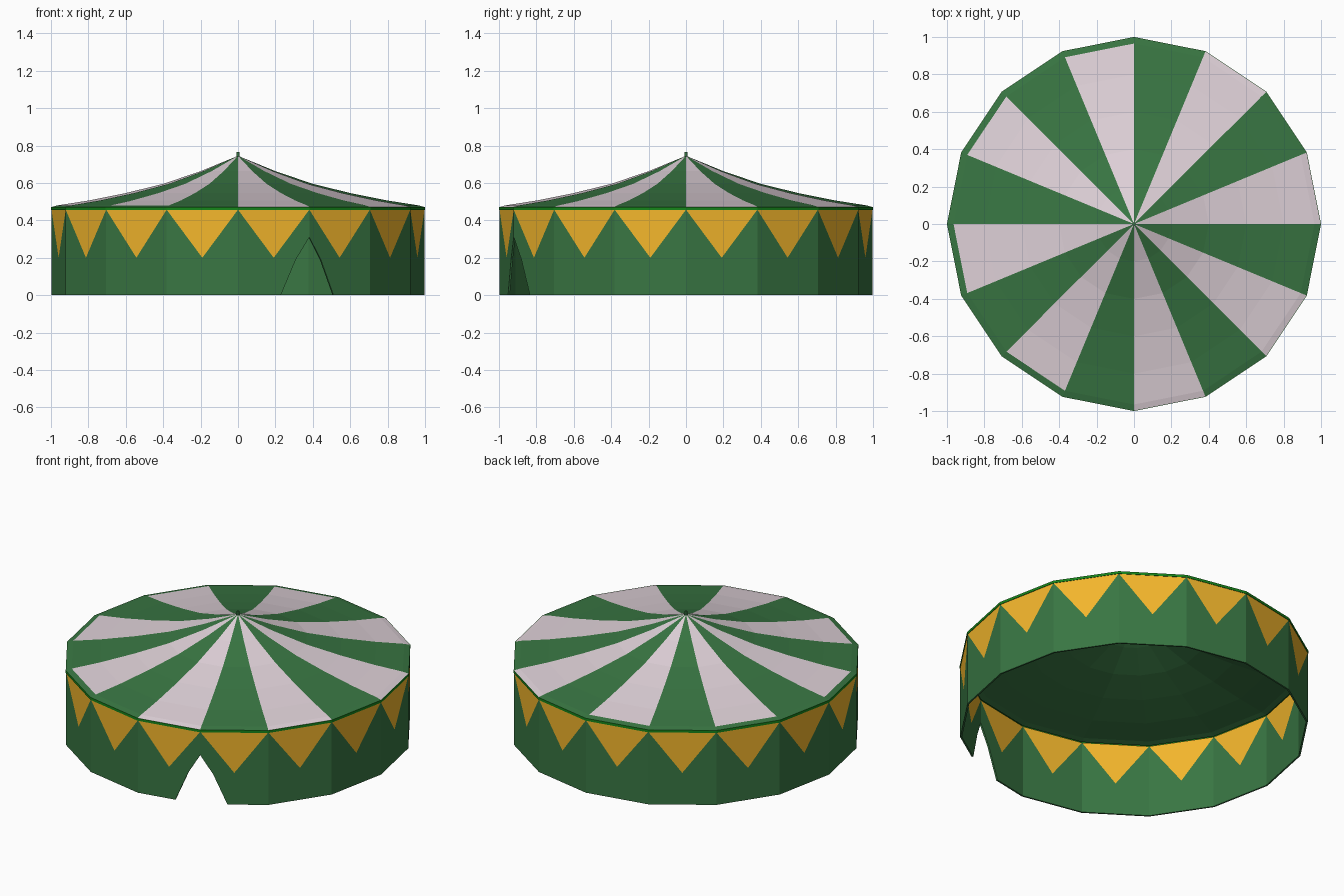
import bpy, bmesh, math

if "Cube" in bpy.data.objects:
    bpy.data.objects.remove(bpy.data.objects["Cube"])

SIDES = 16
EAVE = 0.457      # top of the wall
DOOR_FACE = 12    # the door straddles the corner after this wall panel


def material(name, rgb):
    m = bpy.data.materials.new(name)
    m.diffuse_color = (*rgb, 1)
    m.use_nodes = True
    m.node_tree.nodes["Principled BSDF"].inputs["Base Color"].default_value = m.diffuse_color
    return m


green = material("green_canvas", (0.04, 0.18, 0.055))
white = material("pale_canvas", (0.74, 0.64, 0.69))
gold = material("gold_pennant", (0.90, 0.47, 0.025))
bright = material("bright_green_trim", (0.008, 0.23, 0.01))


def corner(k, r, z):
    a = 2 * math.pi * k / SIDES
    return (r * math.cos(a), r * math.sin(a), z)


def on_panel(k, t, z):
    p, q = corner(k, 0.997, z), corner(k + 1, 0.997, z)
    return tuple(a + (b - a) * t for a, b in zip(p, q))


def build(name, polys, mats):
    """Make an object from (points, material index) polygons, welding corners."""
    bm = bmesh.new()
    for pts, mat in polys:
        bm.faces.new([bm.verts.new(p) for p in pts]).material_index = mat
    bmesh.ops.remove_doubles(bm, verts=bm.verts, dist=1e-5)
    mesh = bpy.data.meshes.new(name)
    bm.to_mesh(mesh)
    bm.free()
    for m in mats:
        mesh.materials.append(m)
    ob = bpy.data.objects.new(name, mesh)
    bpy.context.collection.objects.link(ob)
    return ob


def lathe(profile, color):
    """Faceted surface through (radius, z) points; color(panel, ring) picks the slot."""
    polys = []
    for k in range(SIDES):
        for i, ((r0, z0), (r1, z1)) in enumerate(zip(profile, profile[1:])):
            pts = [corner(k, r0, z0), corner(k + 1, r0, z0)]
            pts += [corner(k + 1, r1, z1), corner(k, r1, z1)] if r1 > 0 else [(0, 0, z1)]
            polys.append((pts, color(k, i)))
    return polys


# Walls: each panel has a gold pennant, two panels share the door cut
polys = []
for k in range(SIDES):
    lower = [(0, 0), (1, 0)]
    if k == DOOR_FACE:
        lower = [(0, 0), (0.6, 0), (0.81, 0.19), (1, 0.31)]
    elif k == DOOR_FACE + 1:
        lower = [(0, 0.31), (0.19, 0.19), (0.4, 0), (1, 0)]
    outline = lower + [(1, EAVE), (0.5, 0.2), (0, EAVE)]
    polys.append(([on_panel(k, t, z) for t, z in outline], 0))
    polys.append(([on_panel(k, t, z) for t, z in ((0, EAVE), (0.5, 0.2), (1, EAVE))], 1))
wall = build("tent_wall", polys, [green, gold])
solid = wall.modifiers.new("thickness", "SOLIDIFY")
solid.thickness = 0.01
solid.offset = -1

# Bright trim band around the eave
build("eave_trim", lathe([(0.987, 0.455), (1, 0.455), (1, 0.471), (0.987, 0.471)],
                         lambda k, i: 0), [bright])

# Striped roof: hem stays green on the left side
roof = [(0.998, 0.471), (0.965, 0.48), (0.8, 0.506), (0.6, 0.546),
        (0.4, 0.595), (0.2, 0.663), (0, 0.745)]


def stripe(k, ring):
    hem_green = ring == 0 and 3 < k < 12
    return 1 if k % 2 == 0 and not hem_green else 0


build("striped_roof", lathe(roof, stripe), [green, white])

# Plain green lining under the roof
lining = [(r * 0.988, z - 0.01) for r, z in roof]
ob = build("roof_lining", lathe(lining, lambda k, i: 0), [green])
ob.data.flip_normals()

# Small pole tip at the peak
build("pole_tip", lathe([(0.008, 0.73), (0.008, 0.765), (0, 0.765)], lambda k, i: 0), [green])
